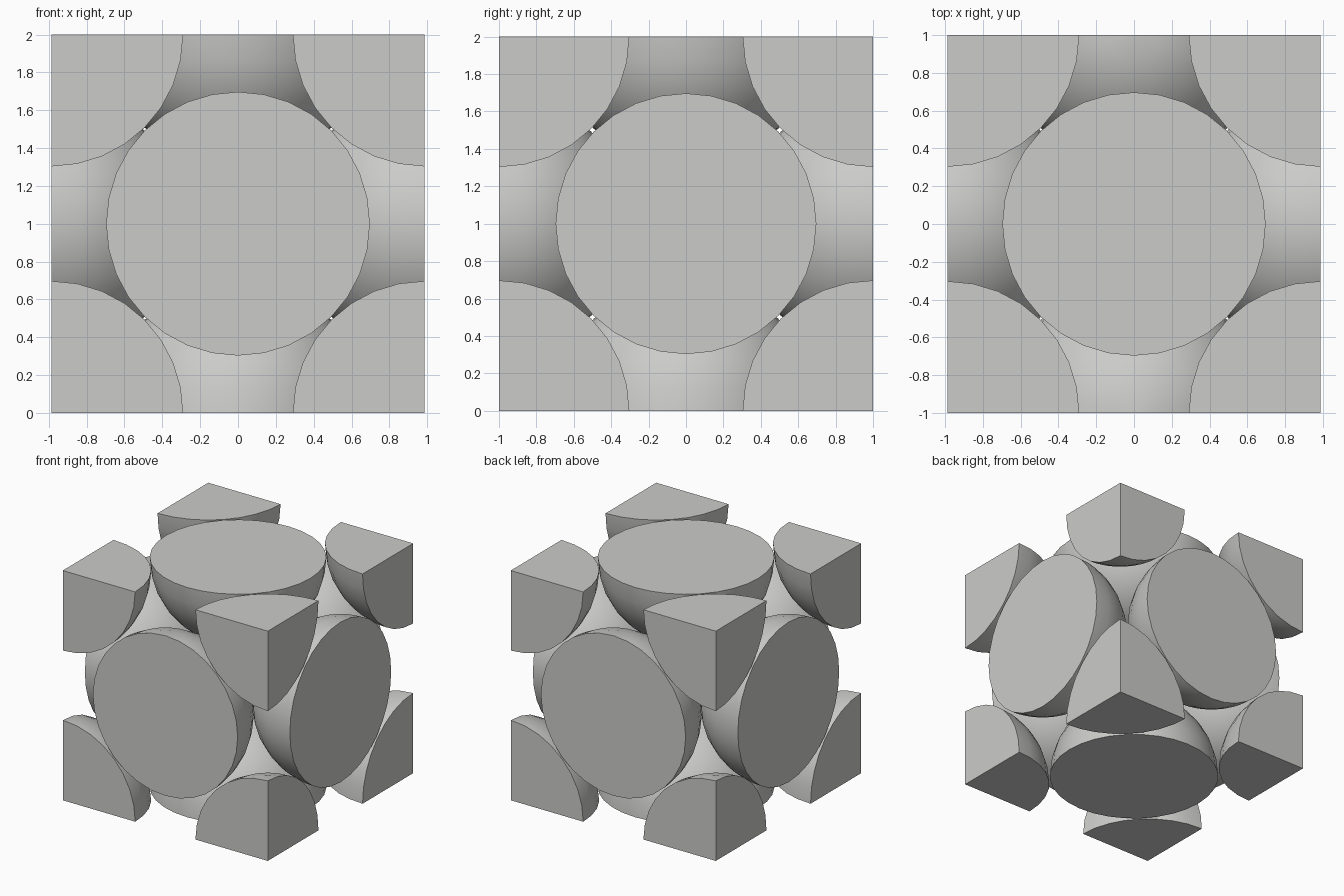
import bpy, bmesh, math
from mathutils import Vector

if "Cube" in bpy.data.objects:
    bpy.data.objects.remove(bpy.data.objects["Cube"])

HALF = Vector((0.987, 1.0, 1.0))   # half size of the cell
CENTRE = Vector((0, 0, 1))
R = 0.697

grey = bpy.data.materials.new("grey")
grey.diffuse_color = (0.6, 0.6, 0.59, 1)
grey.use_nodes = True
grey.node_tree.nodes["Principled BSDF"].inputs["Base Color"].default_value = grey.diffuse_color


def cut_sphere(name, direction):
    """Sphere on the cell boundary, sliced flat by each cell wall it crosses."""
    d = Vector(direction)
    bm = bmesh.new()
    bmesh.ops.create_uvsphere(bm, u_segments=32, v_segments=16, radius=R)
    for axis in range(3):
        if d[axis]:
            n = Vector((0, 0, 0))
            n[axis] = d[axis]
            res = bmesh.ops.bisect_plane(
                bm, geom=bm.verts[:] + bm.edges[:] + bm.faces[:], dist=1e-4,
                plane_co=(0, 0, 0), plane_no=n, clear_outer=True)
            rim = [e for e in bm.edges if e.is_boundary]
            bmesh.ops.contextual_create(bm, geom=rim)
    bmesh.ops.recalc_face_normals(bm, faces=bm.faces[:])
    mesh = bpy.data.meshes.new(name)
    bm.to_mesh(mesh)
    bm.free()
    mesh.materials.append(grey)
    ob = bpy.data.objects.new(name, mesh)
    ob.location = CENTRE + d * HALF
    bpy.context.collection.objects.link(ob)
    bpy.ops.object.select_all(action='DESELECT')
    ob.select_set(True)
    bpy.context.view_layer.objects.active = ob
    bpy.ops.object.shade_smooth_by_angle(angle=math.radians(35))


# Half spheres on the six faces
for name, d in {"left": (-1, 0, 0), "right": (1, 0, 0), "front": (0, -1, 0),
                "back": (0, 1, 0), "bottom": (0, 0, -1), "top": (0, 0, 1)}.items():
    cut_sphere(name + "_half_sphere", d)

# Eighth spheres in the eight corners
for zn, z in (("bottom", -1), ("top", 1)):
    for yn, y in (("front", -1), ("back", 1)):
        for xn, x in (("left", -1), ("right", 1)):
            cut_sphere(f"{zn}_{yn}_{xn}_eighth_sphere", (x, y, z))

# Bisecting fix: vector product above is component-wise
